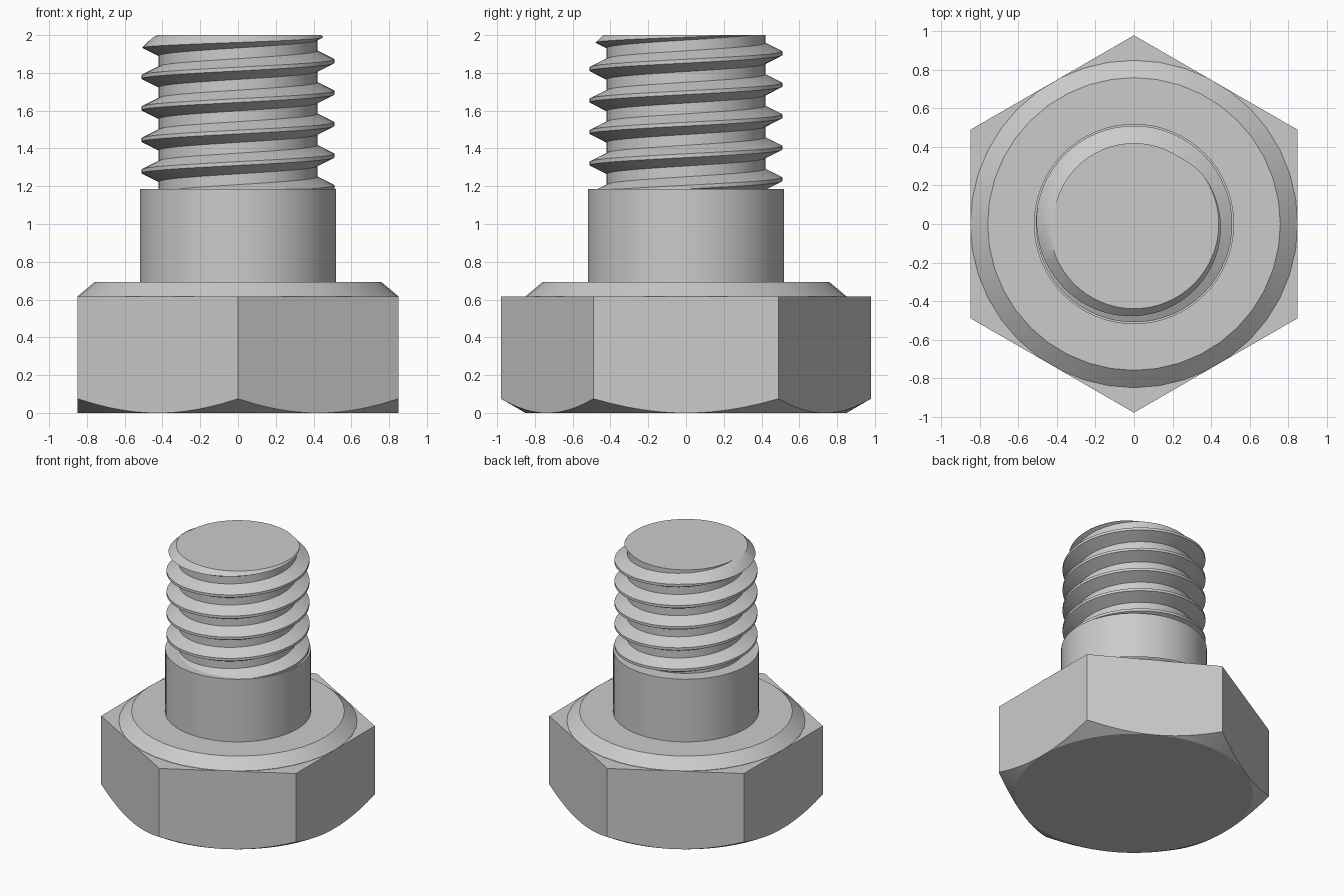
import bpy
import bmesh
from math import cos, sin, pi, radians

if "Cube" in bpy.data.objects:
    bpy.data.objects.remove(bpy.data.objects["Cube"], do_unlink=True)

steel = bpy.data.materials.new("grey_steel")
steel.use_nodes = True
steel.diffuse_color = (0.6, 0.6, 0.6, 1)
steel.node_tree.nodes["Principled BSDF"].inputs["Base Color"].default_value = (0.6, 0.6, 0.6, 1)


def make_object(name, bm):
    bmesh.ops.recalc_face_normals(bm, faces=bm.faces[:])
    mesh = bpy.data.meshes.new(name)
    bm.to_mesh(mesh)
    bm.free()
    mesh.materials.append(steel)
    obj = bpy.data.objects.new(name, mesh)
    bpy.context.collection.objects.link(obj)
    return obj


def lathe(name, profile, sides, turn=0.0):
    """Closed solid of revolution from (radius, z) points."""
    bm = bmesh.new()
    rings = [[bm.verts.new((r * cos(turn + 2 * pi * i / sides),
                            r * sin(turn + 2 * pi * i / sides), z))
              for i in range(sides)] for r, z in profile]
    for low, high in zip(rings, rings[1:]):
        for i in range(sides):
            j = (i + 1) % sides
            bm.faces.new((low[i], low[j], high[j], high[i]))
    bm.faces.new(rings[0][::-1])
    bm.faces.new(rings[-1])
    return make_object(name, bm)


def activate(obj):
    bpy.ops.object.select_all(action='DESELECT')
    obj.select_set(True)
    bpy.context.view_layer.objects.active = obj


def keep_inside(obj, envelope):
    """Trim obj to the envelope solid, then drop the envelope."""
    envelope.hide_render = True
    mod = obj.modifiers.new("trim", 'BOOLEAN')
    mod.operation = 'INTERSECT'
    mod.solver = 'EXACT'
    mod.object = envelope
    activate(obj)
    bpy.ops.object.modifier_apply(modifier=mod.name)
    bpy.data.objects.remove(envelope, do_unlink=True)


def smooth(obj, angle=25):
    activate(obj)
    bpy.ops.object.shade_smooth_by_angle(angle=radians(angle))


# Hexagonal head, its lower corners turned off by a cone
head = lathe("hex_head", [(0.98, -0.1), (0.98, 0.615)], 6, pi / 2)
keep_inside(head, lathe("head_cone", [(0.85, 0), (1.11, 0.15), (1.11, 0.8)], 72))
smooth(head, 20)

# Bevelled washer face and plain shank
smooth(lathe("washer_face", [(0.85, 0.6), (0.85, 0.617), (0.76, 0.692)], 40))
smooth(lathe("shank", [(0.52, 0.65), (0.52, 1.185)], 64))

# Right-handed thread: each column of the grid climbs with the angle
PITCH, STEPS, TURNS = 0.1667, 64, 9
CREST, ROOT = 0.51, 0.42
START = 1.862 - 6 * PITCH
section = [(CREST, -0.01), (CREST, 0.01), (ROOT, 0.055), (ROOT, PITCH - 0.055)]

bm = bmesh.new()
columns = []
for s in range(STEPS):
    a = 2 * pi * s / STEPS
    columns.append([bm.verts.new((r * cos(a), r * sin(a),
                                  START + PITCH * (t + s / STEPS) + dz))
                    for t in range(TURNS) for r, dz in section])
rows = len(columns[0])
for s in range(STEPS):
    last = s == STEPS - 1
    here, there = columns[s], columns[(s + 1) % STEPS]
    shift = len(section) if last else 0
    for k in range(rows - 1 - shift):
        bm.faces.new((here[k], there[k + shift], there[k + 1 + shift], here[k + 1]))
for z, direction in ((1.15, -1), (2.1, 1)):
    bmesh.ops.bisect_plane(bm, geom=bm.verts[:] + bm.edges[:] + bm.faces[:], dist=1e-6,
                           plane_co=(0, 0, z), plane_no=(0, 0, direction), clear_outer=True)
bmesh.ops.holes_fill(bm, edges=[e for e in bm.edges if e.is_boundary], sides=0)
thread = make_object("thread", bm)

# Flat, chamfered tip
keep_inside(thread, lathe("tip_cone", [(0.6, 1.0), (0.6, 1.84), (0.44, 2.0)], 64))
smooth(thread, 25)
